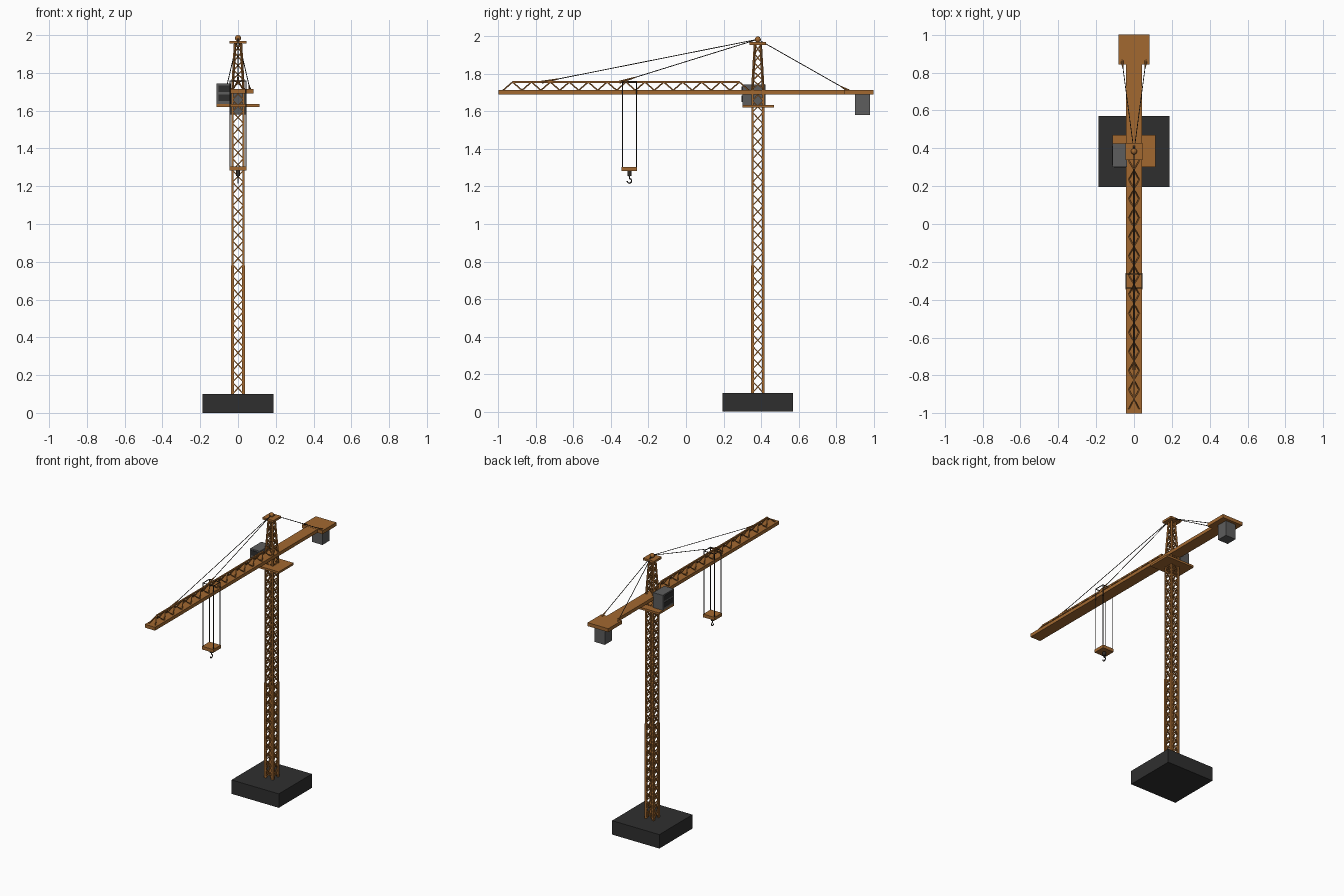
import bpy, bmesh, math
from mathutils import Vector, Matrix

if "Cube" in bpy.data.objects:
    bpy.data.objects.remove(bpy.data.objects["Cube"])

CY = 0.383  # mast centre in y


def material(name, rgb):
    m = bpy.data.materials.new(name)
    m.diffuse_color = (*rgb, 1)
    m.use_nodes = True
    m.node_tree.nodes["Principled BSDF"].inputs["Base Color"].default_value = m.diffuse_color
    return m


ORANGE = material("orange_paint", (0.36, 0.14, 0.03))
BLACK = material("dark_concrete", (0.028, 0.028, 0.028))
GREY = material("grey_metal", (0.11, 0.11, 0.11))
CABLE = material("dark_steel", (0.03, 0.025, 0.02))


def finish(name, bm, mat, smooth=False):
    me = bpy.data.meshes.new(name)
    bm.to_mesh(me)
    bm.free()
    me.materials.append(mat)
    if smooth:
        me.polygons.foreach_set("use_smooth", [True] * len(me.polygons))
    ob = bpy.data.objects.new(name, me)
    bpy.context.collection.objects.link(ob)
    return ob


def box(name, x, y, z, mat):
    bm = bmesh.new()
    c = Vector([(r[0] + r[1]) / 2 for r in (x, y, z)])
    s = [r[1] - r[0] for r in (x, y, z)]
    bmesh.ops.create_cube(bm, size=1, matrix=Matrix.Translation(c) @ Matrix.Diagonal((*s, 1)))
    return finish(name, bm, mat)


def along(a, b):
    a, b = Vector(a), Vector(b)
    d = b - a
    rot = d.to_track_quat('Z', 'Y').to_matrix().to_4x4()
    return Matrix.Translation((a + b) / 2) @ rot, d.length


def struts(name, pairs, t, mat=ORANGE):
    bm = bmesh.new()
    for a, b in pairs:
        m, length = along(a, b)
        bmesh.ops.create_cube(bm, size=1, matrix=m @ Matrix.Diagonal((t, t, length, 1)))
    return finish(name, bm, mat)


def rods(name, pairs, r1, r2, mat, sides=8):
    bm = bmesh.new()
    for a, b in pairs:
        m, length = along(a, b)
        bmesh.ops.create_cone(bm, cap_ends=True, segments=sides, radius1=r1, radius2=r2,
                              depth=length, matrix=m)
    return finish(name, bm, mat)


CORNERS = [(-1, -1), (1, -1), (1, 1), (-1, 1)]


def corner(i, w, z):
    sx, sy = CORNERS[i % 4]
    return (sx * w, CY + sy * w, z)


def lattice(name, z0, z1, w0, w1, bays, t):
    """Crossed braces on the four sides of a square, optionally tapered tower."""
    pairs = []
    for k in range(bays):
        f, g = k / bays, (k + 1) / bays
        wa, wb = w0 + (w1 - w0) * f, w0 + (w1 - w0) * g
        za, zb = z0 + (z1 - z0) * f, z0 + (z1 - z0) * g
        for i in range(4):
            pairs.append((corner(i, wa, za), corner(i + 1, wb, zb)))
            pairs.append((corner(i + 1, wa, za), corner(i, wb, zb)))
    return struts(name, pairs, t)


# Foundation block
box("base_block", (-0.188, 0.188), (CY - 0.188, CY + 0.188), (0, 0.1), BLACK)

# Mast: legs, thicker lower legs, crossed braces
W = 0.029
struts("mast_legs", [(corner(i, W, 0.09), corner(i, W, 1.72)) for i in range(4)], 0.011)
struts("mast_lower_legs", [(corner(i, W, 0.09), corner(i, W, 0.78)) for i in range(4)], 0.015)
lattice("mast_braces", 0.1, 1.72, W, W, 26, 0.006)

# Tapered tower head with cap plate and ball
struts("head_legs", [(corner(i, W, 1.715), corner(i, 0.015, 1.96)) for i in range(4)], 0.01)
lattice("head_braces", 1.72, 1.955, W, 0.015, 5, 0.006)
box("head_cap_plate", (-0.044, 0.044), (CY - 0.044, CY + 0.044), (1.955, 1.97), ORANGE)
bm = bmesh.new()
bmesh.ops.create_uvsphere(bm, u_segments=16, v_segments=8, radius=0.016,
                          matrix=Matrix.Translation((0, CY, 1.984)))
finish("head_ball", bm, ORANGE, True)

# Service platform and cabin with recessed-look windows
box("service_platform", (-0.113, 0.113), (0.3, 0.47), (1.62, 1.635), ORANGE)
box("cabin", (-0.113, -0.037), (0.3, 0.425), (1.635, 1.743), GREY)
for i, z in enumerate((1.65, 1.698)):
    box(f"cabin_front_window_{i}", (-0.104, -0.046), (0.297, 0.301), (z, z + 0.036), BLACK)
    box(f"cabin_side_window_{i}", (-0.115, -0.112), (0.312, 0.412), (z, z + 0.036), BLACK)

# Jib beam, rear platform and counterweight
box("jib_beam", (-0.041, 0.041), (-1, 0.86), (1.69, 1.714), ORANGE)
box("rear_platform", (-0.082, 0.082), (0.843, 1), (1.69, 1.715), ORANGE)
box("counterweight", (-0.041, 0.041), (0.9, 0.98), (1.58, 1.69), GREY)

# Triangular truss on top of the jib
Y0, Y1, N = -0.925, 0.285, 12
step = (Y1 - Y0) / N
top, low = 1.757, 1.713
struts("jib_top_chord", [((0, Y0, top), (0, Y1, top))], 0.01)
braces = []
for k in range(N + 1):
    y = Y0 + k * step
    for s in (-1, 1):
        for e in (-1, 1):
            braces.append(((s * 0.027, y + e * step / 2, low), (0, y, top)))
struts("jib_truss_braces", braces, 0.006)

# Tie cables with tapered end fittings
tip = Vector((0, CY, 1.985))
ends = [Vector(p) for p in ((0, -0.77, 1.756), (0, -0.355, 1.756),
                            (-0.064, 0.868, 1.71), (0.064, 0.868, 1.71))]
rods("tie_cables", [(e, tip) for e in ends], 0.0022, 0.0022, CABLE, 6)
rods("cable_fittings", [(e, e + (tip - e).normalized() * (0.09 if i < 2 else 0.05))
                        for i, e in enumerate(ends)], 0.008, 0.003, ORANGE)

# Hoist: rope frame over the jib, four ropes, block
HX, YA, YB = 0.042, -0.338, -0.264
frame = [(-HX, YA, 1.757), (HX, YA, 1.757), (HX, YB, 1.757), (-HX, YB, 1.757)]
struts("hoist_frame", [(frame[i], frame[(i + 1) % 4]) for i in range(4)], 0.004, CABLE)
rods("hoist_ropes", [(p, (p[0], p[1], 1.3)) for p in frame], 0.002, 0.002, CABLE, 6)
box("hook_block", (-0.045, 0.045), (-0.345, -0.26), (1.282, 1.305), ORANGE)
rods("hook_neck", [((0, -0.302, 1.255), (0, -0.302, 1.285))], 0.011, 0.011, CABLE, 12)

# Hook as a bevelled curve
cu = bpy.data.curves.new("hook", 'CURVE')
cu.dimensions = '3D'
cu.bevel_depth = 0.0035
cu.bevel_resolution = 2
cu.use_fill_caps = True
pts = [(0, -0.302, 1.258), (0, -0.302, 1.243)]
for k in range(10):
    a = math.radians(75 - k * 28)
    pts.append((0, -0.302 + 0.012 * math.cos(a), 1.23 + 0.012 * math.sin(a)))
sp = cu.splines.new('POLY')
sp.points.add(len(pts) - 1)
for p, c in zip(sp.points, pts):
    p.co = (*c, 1)
cu.materials.append(CABLE)
bpy.context.collection.objects.link(bpy.data.objects.new("hook", cu))
